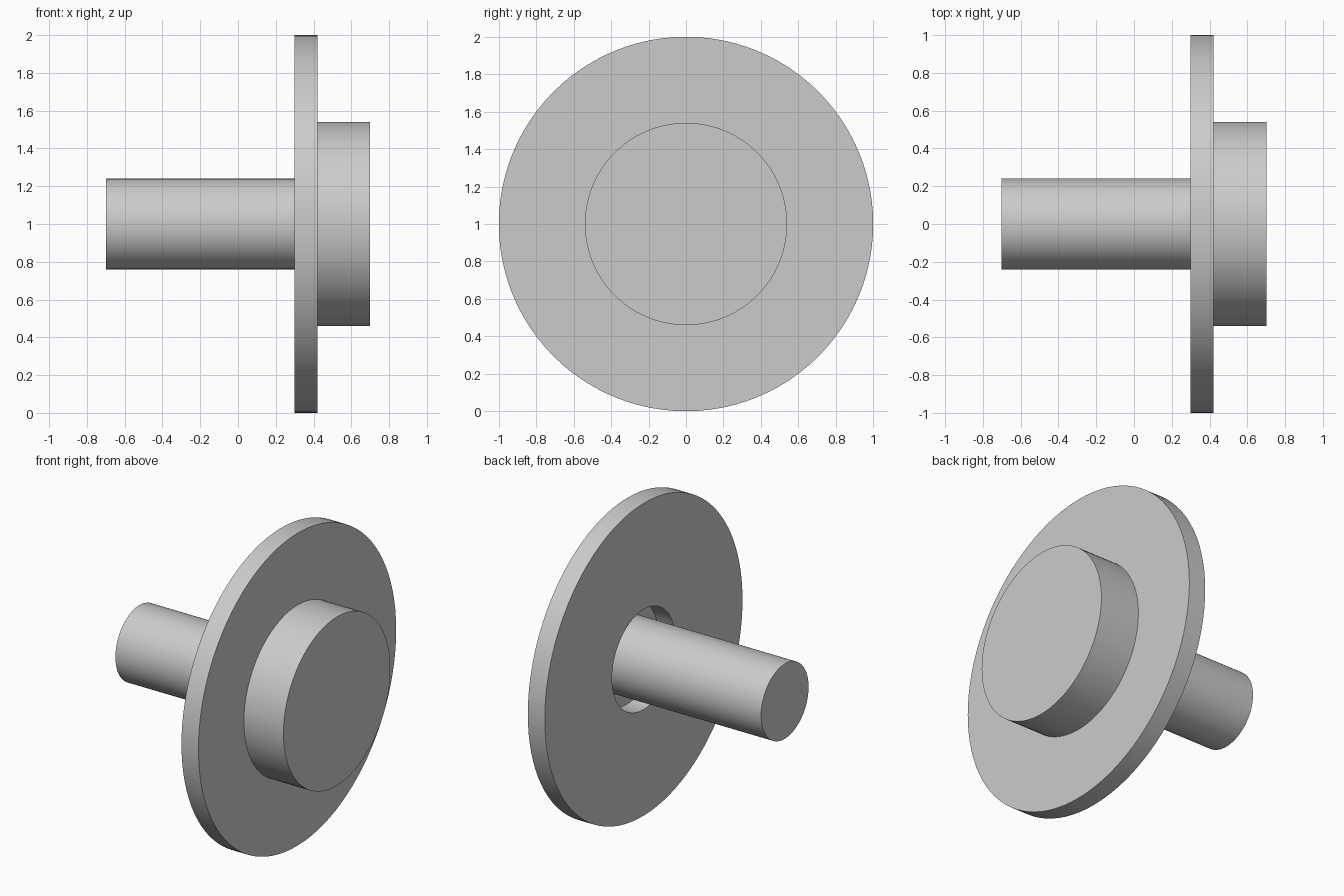
import bpy, bmesh, math
from mathutils import Vector

if "Cube" in bpy.data.objects:
    bpy.data.objects.remove(bpy.data.objects["Cube"], do_unlink=True)

SIDES = 96
CENTRE = Vector((0, 0, 1))

grey = bpy.data.materials.new("light_grey")
grey.use_nodes = True
colour = (0.6, 0.6, 0.6, 1)
grey.diffuse_color = colour
grey.node_tree.nodes["Principled BSDF"].inputs["Base Color"].default_value = colour


def turned_part(name, profile, closed):
    """Revolve (x, radius) points around the horizontal x axis."""
    bm = bmesh.new()
    verts = [bm.verts.new((x, 0, 1 + r)) for x, r in profile]
    edges = [bm.edges.new(pair) for pair in zip(verts, verts[1:])]
    if closed:
        edges.append(bm.edges.new((verts[-1], verts[0])))
    bmesh.ops.spin(bm, geom=verts + edges, cent=CENTRE, axis=(1, 0, 0),
                   angle=math.tau, steps=SIDES)
    bmesh.ops.remove_doubles(bm, verts=bm.verts, dist=0.0005)
    # Cap the open ends of a solid part
    rims = [e for e in bm.edges if e.is_boundary]
    if rims:
        bmesh.ops.holes_fill(bm, edges=rims, sides=0)
    bmesh.ops.recalc_face_normals(bm, faces=bm.faces)
    mesh = bpy.data.meshes.new(name)
    bm.to_mesh(mesh)
    bm.free()
    mesh.materials.append(grey)
    obj = bpy.data.objects.new(name, mesh)
    bpy.context.collection.objects.link(obj)
    bpy.ops.object.select_all(action='DESELECT')
    obj.select_set(True)
    bpy.context.view_layer.objects.active = obj
    bpy.ops.object.shade_smooth_by_angle(angle=math.radians(30))
    return obj


# Pin: long shaft with a wide flat head
turned_part("headed_pin", [(-0.70, 0.24), (0.42, 0.24), (0.42, 0.54), (0.70, 0.54)], False)

# Washer: large flat ring with a clearance hole around the shaft
turned_part("washer", [(0.30, 0.32), (0.30, 1.0), (0.42, 1.0), (0.42, 0.32)], True)
